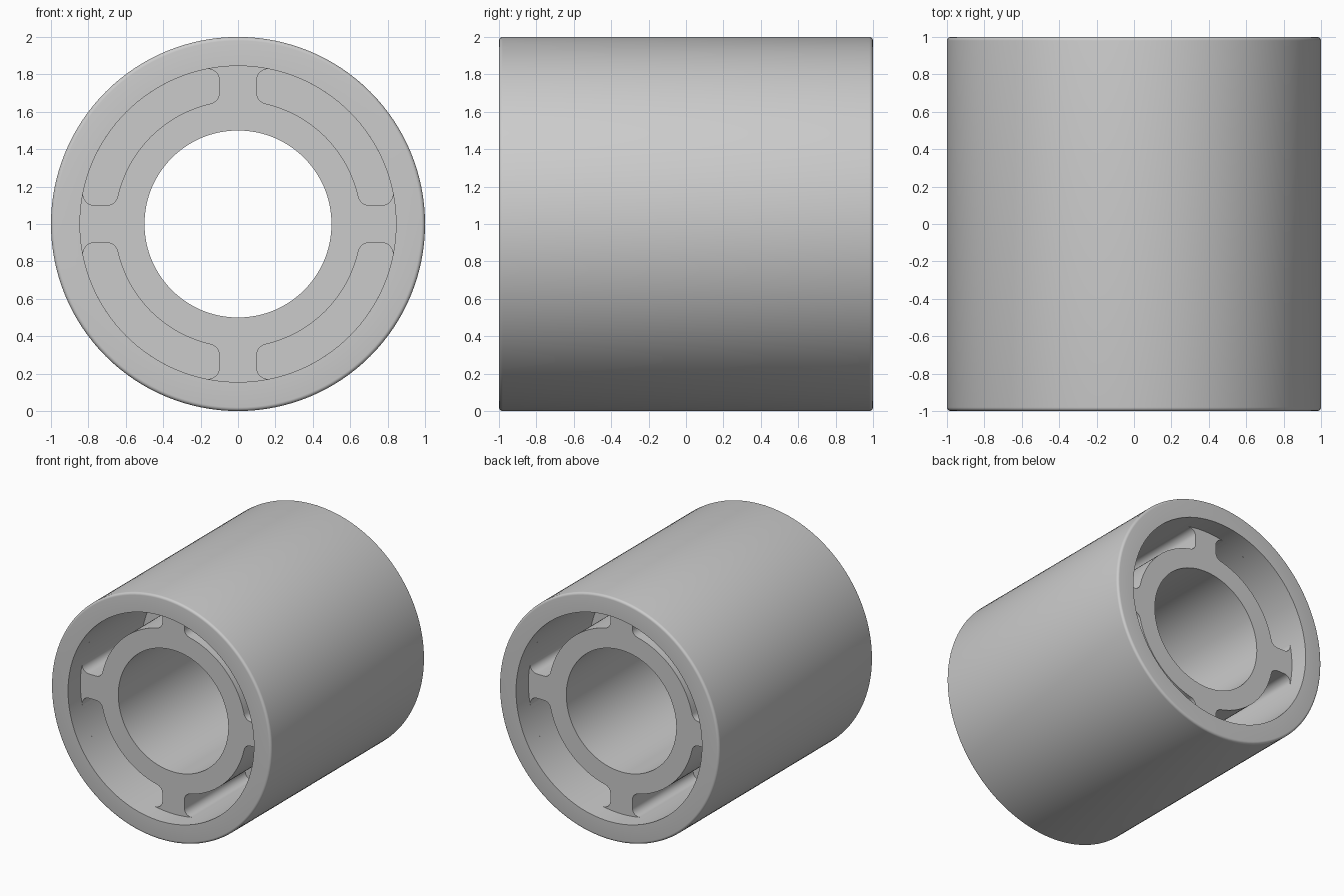
import bpy, bmesh, math
from math import sin, cos, pi, sqrt, atan2
from mathutils import Matrix, Vector

cube = bpy.data.objects.get("Cube")
if cube:
    bpy.data.objects.remove(cube, do_unlink=True)

SEG = 128
OUTER, RIM, BORE = 1.0, 0.845, 0.5       # shell outside, shell inside, bore
HUB, HALF_SPOKE, FILLET = 0.66, 0.1, 0.06
CORE = 0.84                              # half length of the spoked core
WEB = 0.05                               # half thickness of the central web

grey = bpy.data.materials.new("grey")
grey.use_nodes = True
colour = (0.6, 0.6, 0.6, 1)
grey.diffuse_color = colour
grey.node_tree.nodes["Principled BSDF"].inputs["Base Color"].default_value = colour


def finish(name, mesh):
    obj = bpy.data.objects.new(name, mesh)
    bpy.context.collection.objects.link(obj)
    mesh.materials.clear()
    mesh.materials.append(grey)
    bpy.ops.object.select_all(action='DESELECT')
    bpy.context.view_layer.objects.active = obj
    obj.select_set(True)
    bpy.ops.object.shade_smooth_by_angle(angle=math.radians(35))
    return obj


def lathe(name, profile):
    """Spin a closed (radius, y) profile around the roller axis."""
    bm = bmesh.new()
    rings = []
    for i in range(SEG):
        a = 2 * pi * i / SEG
        rings.append([bm.verts.new((r * cos(a), y, 1 + r * sin(a))) for r, y in profile])
    n = len(profile)
    for i in range(SEG):
        a, b = rings[i], rings[(i + 1) % SEG]
        for j in range(n):
            k = (j + 1) % n
            bm.faces.new((a[j], a[k], b[k], b[j]))
    bmesh.ops.recalc_face_normals(bm, faces=bm.faces)
    mesh = bpy.data.meshes.new(name)
    bm.to_mesh(mesh)
    bm.free()
    return finish(name, mesh)


def arc(cx, cy, r, start, end, steps):
    return [(cx + r * cos(start + (end - start) * i / steps),
             cy + r * sin(start + (end - start) * i / steps)) for i in range(steps + 1)]


def pocket():
    """Rounded annular sector between two spokes, in the first quadrant."""
    c = HALF_SPOKE + FILLET
    xo = sqrt((RIM - FILLET) ** 2 - c * c)
    xi = sqrt((HUB + FILLET) ** 2 - c * c)
    ao, ai = atan2(c, xo), atan2(c, xi)
    pts = arc(xo, c, FILLET, -pi / 2, ao, 8)
    pts += arc(0, 0, RIM, ao, pi / 2 - ao, 26)[1:-1]
    pts += arc(c, xo, FILLET, pi / 2 - ao, pi, 8)
    pts += arc(c, xi, FILLET, pi, 1.5 * pi - ai, 8)
    pts += arc(0, 0, HUB, pi / 2 - ai, ai, 26)[1:-1]
    pts += arc(xi, c, FILLET, pi + ai, 1.5 * pi, 8)
    return pts


# Outer shell with rounded end edges
f = 0.02
edge = arc(OUTER - f, 1 - f, f, 0, pi / 2, 5)
lathe("outer_shell", [(RIM, -1)] + [(r, -y) for r, y in reversed(edge)] + edge + [(RIM, 1)])

# Spoked core: filled outline with bore and four pockets, extruded along the axis
curve = bpy.data.curves.new("core_outline", 'CURVE')
curve.dimensions = '2D'
curve.fill_mode = 'BOTH'
curve.extrude = CORE
loops = [arc(0, 0, r, 0, 2 * pi, SEG)[:-1] for r in (RIM + 0.003, BORE)]
for q in range(4):
    turn = Matrix.Rotation(q * pi / 2, 2)
    loops.append([tuple(turn @ Vector(p)) for p in pocket()])
for pts in loops:
    spline = curve.splines.new('POLY')
    spline.points.add(len(pts) - 1)
    for point, (x, y) in zip(spline.points, pts):
        point.co = (x, y, 0, 1)
    spline.use_cyclic_u = True
helper = bpy.data.objects.new("core_outline", curve)
bpy.context.collection.objects.link(helper)
core = bpy.data.meshes.new_from_object(
    helper.evaluated_get(bpy.context.evaluated_depsgraph_get()))
bpy.data.objects.remove(helper, do_unlink=True)
core.transform(Matrix.Translation((0, 0, 1)) @ Matrix.Rotation(pi / 2, 4, 'X'))
bm = bmesh.new()
bm.from_mesh(core)
bmesh.ops.remove_doubles(bm, verts=bm.verts, dist=1e-5)
bmesh.ops.recalc_face_normals(bm, faces=bm.faces)
bm.to_mesh(core)
bm.free()
finish("spoked_core", core)

# Central web closing the pockets halfway along the axis
lathe("central_web", [(HUB - 0.02, -WEB), (RIM + 0.002, -WEB), (RIM + 0.002, WEB), (HUB - 0.02, WEB)])
